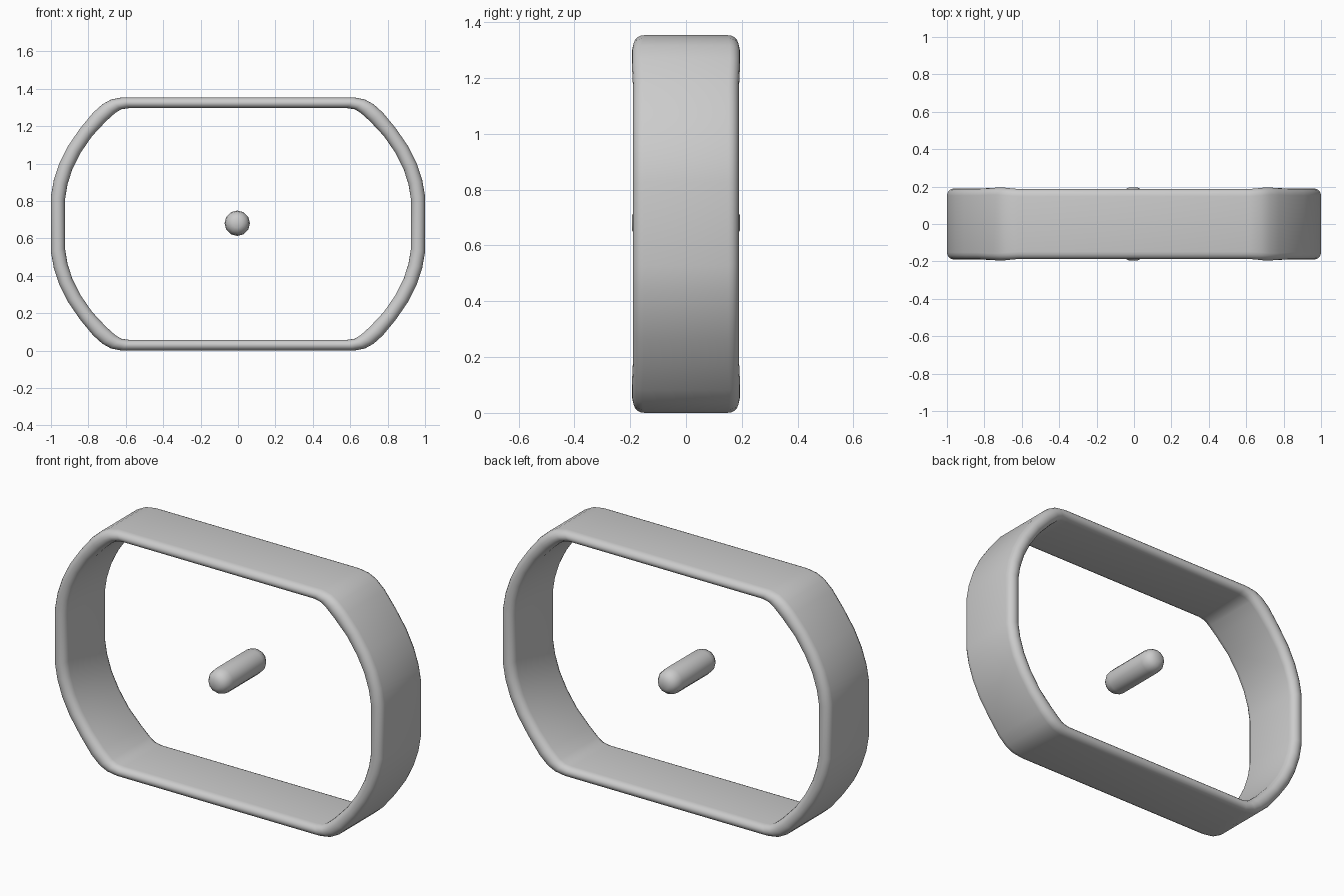
import bpy, bmesh, math

cube = bpy.data.objects.get("Cube")
if cube:
    bpy.data.objects.remove(cube, do_unlink=True)

MID = 0.677  # height of the centre

grey = bpy.data.materials.new("light_grey")
grey.use_nodes = True
grey.diffuse_color = (0.6, 0.6, 0.6, 1)
grey.node_tree.nodes["Principled BSDF"].inputs["Base Color"].default_value = (0.6, 0.6, 0.6, 1)


def skin(name, loops, closed, angle):
    """Join equal loops of points into one surface; cap the ends if open."""
    bm = bmesh.new()
    rings = [[bm.verts.new(p) for p in loop] for loop in loops]
    n = len(rings[0])
    pairs = list(zip(rings, rings[1:]))
    if closed:
        pairs.append((rings[-1], rings[0]))
    for a, b in pairs:
        for i in range(n):
            j = (i + 1) % n
            bm.faces.new((a[i], a[j], b[j], b[i]))
    if not closed:
        bm.faces.new(rings[0])
        bm.faces.new(rings[-1])
    bmesh.ops.recalc_face_normals(bm, faces=bm.faces)
    mesh = bpy.data.meshes.new(name)
    bm.to_mesh(mesh)
    bm.free()
    mesh.materials.append(grey)
    obj = bpy.data.objects.new(name, mesh)
    bpy.context.collection.objects.link(obj)
    bpy.ops.object.select_all(action='DESELECT')
    obj.select_set(True)
    bpy.context.view_layer.objects.active = obj
    bpy.ops.object.shade_smooth_by_angle(angle=math.radians(angle))
    return obj


# Band outline, one quarter from the side to the top: outer x, z, inner x, z, half depth
quarter = [
    (1.0, 0.15, 0.925, 0.13, 0.19),
    (0.985, 0.235, 0.912, 0.21, 0.19),
    (0.955, 0.325, 0.885, 0.295, 0.19),
    (0.91, 0.415, 0.842, 0.38, 0.19),
    (0.845, 0.51, 0.78, 0.47, 0.19),
    (0.775, 0.595, 0.705, 0.55, 0.194),
    (0.725, 0.64, 0.655, 0.595, 0.194),
    (0.68, 0.665, 0.625, 0.613, 0.19),
    (0.62, 0.677, 0.585, 0.619, 0.186),
]
upper = quarter + [(-a, b, -c, d, e) for a, b, c, d, e in reversed(quarter)]
outline = upper + [(-a, -b, -c, -d, e) for a, b, c, d, e in upper]


# Band cross-section: flat walls with rounded front and back rims
def section(ox, oz, ix, iz, half, rim=0.038, steps=8):
    points = []
    for side in (1, -1):
        for k in range(steps + 1):
            a = math.pi * k / steps
            u = 0.5 - 0.5 * side * math.cos(a)
            y = side * (half - rim + rim * math.sin(a))
            points.append((ox + (ix - ox) * u, y, MID + oz + (iz - oz) * u))
    return points


skin("outer_band", [section(*p) for p in outline], True, 40)

# Centre pin: a rod along y with domed ends
dome = [(0.025, 0.194), (0.048, 0.182), (0.063, 0.16), (0.068, 0.13)]
profile = [(r, -y) for r, y in dome] + list(reversed(dome))
skin("centre_pin", [[(r * math.cos(math.tau * k / 12) - 0.004, y,
                      MID + 0.004 + r * math.sin(math.tau * k / 12)) for k in range(12)]
                    for r, y in profile], False, 45)
